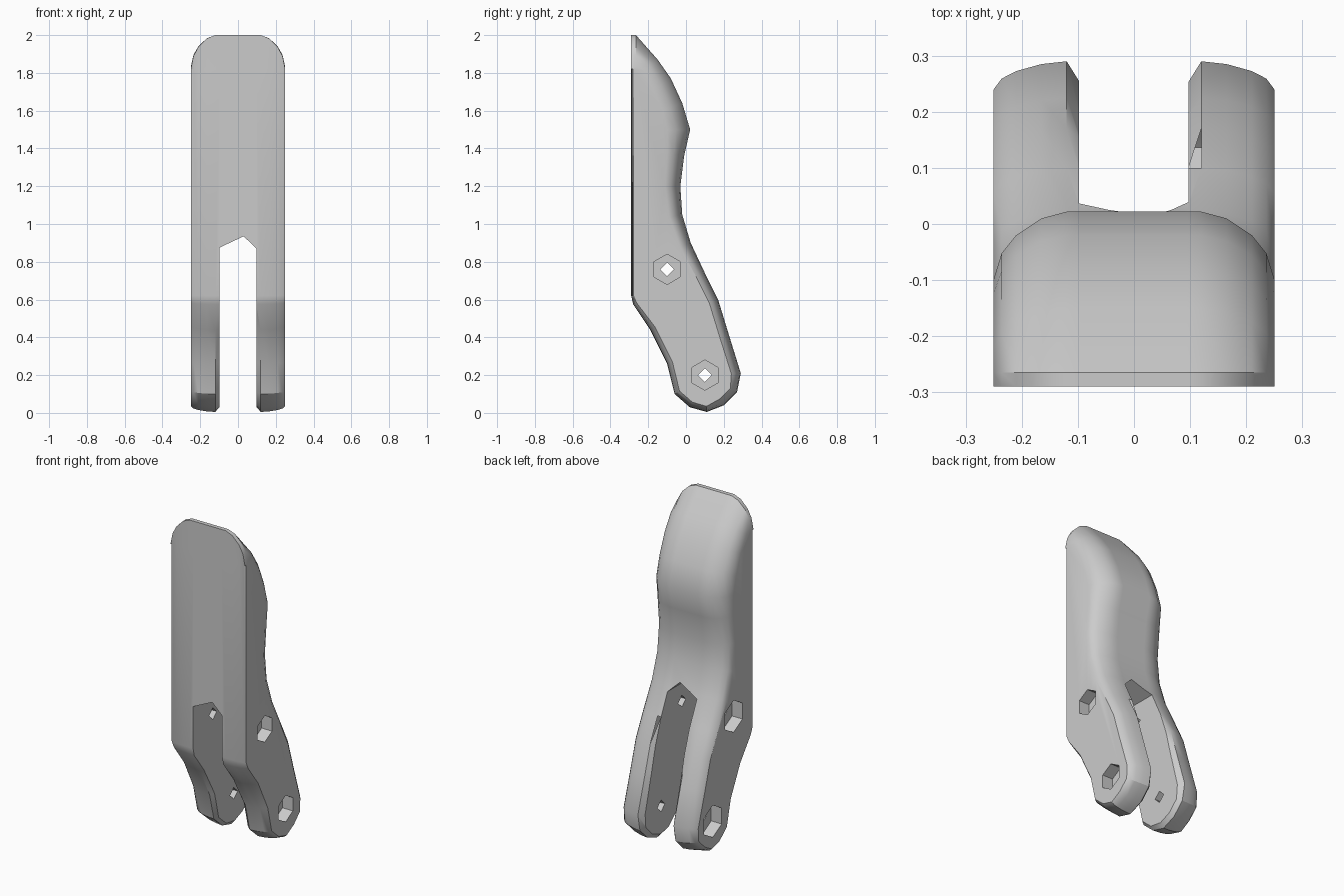
import bpy
import bmesh
from mathutils import Vector, Matrix
from math import pi

default_cube = bpy.data.objects.get("Cube")
if default_cube:
    bpy.data.objects.remove(default_cube, do_unlink=True)

grey = bpy.data.materials.new("plain_grey")
grey.use_nodes = True
grey.diffuse_color = (0.6, 0.6, 0.6, 1)
grey.node_tree.nodes["Principled BSDF"].inputs["Base Color"].default_value = (0.6, 0.6, 0.6, 1)

# Side profile: y, z, rounding depth on the outer side, rounding on the slot side
PROFILE = [
    (-.29, .62, .012, 0), (-.29, 1.82, .01, 0), (-.29, 2, .18, 0), (-.265, 2, .17, 0),
    (-.15, 1.87, .09, 0), (-.08, 1.77, .1, 0), (-.02, 1.64, .11, 0), (.022, 1.5, .12, 0),
    (-.01, 1.36, .09, 0), (-.03, 1.2, .08, 0), (-.02, 1.05, .07, 0), (.025, .9, .06, 0),
    (.1, .74, .05, 0), (.17, .6, .05, .02), (.225, .42, .05, .03), (.29, .21, .05, .04),
    (.27, .11, .04, .03), (.2, .04, .04, .03), (.11, .005, .03, .03), (.02, .03, .03, .02),
    (-.06, .1, .03, .02), (-.1, .26, .03, .02), (-.19, .44, .03, .01), (-.28, .575, .02, 0),
]
# Stations across the width: x, share of outer rounding, share of slot rounding
HALF = [(.25, 1, 0), (.236, .62, 0), (.21, .35, 0), (.165, .1, 0), (.12, 0, 0), (.095, 0, 1)]
STATIONS = HALF + [(-x, a, b) for x, a, b in reversed(HALF)]


def inward(i):
    """Direction in which a profile point moves when the profile shrinks."""
    y, z = PROFILE[i][:2]
    if z > 1.95:
        return Vector((0, -1))
    before, after = PROFILE[i - 1], PROFILE[(i + 1) % len(PROFILE)]
    a = (Vector((y, z)) - Vector(before[:2])).normalized()
    b = (Vector(after[:2]) - Vector((y, z))).normalized()
    t = (a + b).normalized()
    return Vector((t.y, -t.x))


def finish(bm, name):
    bmesh.ops.recalc_face_normals(bm, faces=bm.faces)
    mesh = bpy.data.meshes.new(name)
    bm.to_mesh(mesh)
    bm.free()
    mesh.materials.append(grey)
    obj = bpy.data.objects.new(name, mesh)
    bpy.context.collection.objects.link(obj)
    return obj


def loft(name, rings):
    bm = bmesh.new()
    rings = [[bm.verts.new(p) for p in ring] for ring in rings]
    for r, s in zip(rings, rings[1:]):
        for i in range(len(r)):
            j = (i + 1) % len(r)
            bm.faces.new((r[i], r[j], s[j], s[i]))
    bm.faces.new(rings[0])
    bm.faces.new(rings[-1])
    return finish(bm, name)


def prism_x(name, sides, radius, x, depth, y, z):
    """Prism along x with one corner pointing up."""
    bm = bmesh.new()
    bmesh.ops.create_cone(bm, cap_ends=True, segments=sides, radius1=radius,
                          radius2=radius, depth=depth)
    turn = Matrix.Rotation(pi / 2, 4, "Y")
    bmesh.ops.transform(bm, matrix=Matrix.Translation((x, y, z)) @ turn, verts=bm.verts)
    up = max(v.co.z for v in bm.verts) - z
    if up < radius * .99:
        bmesh.ops.rotate(bm, cent=(x, y, z), verts=bm.verts,
                         matrix=Matrix.Rotation(pi / sides, 3, "X"))
    return finish(bm, name)


def cut(target, cutter):
    mod = target.modifiers.new(cutter.name, "BOOLEAN")
    mod.operation = "DIFFERENCE"
    mod.solver = "EXACT"
    mod.object = cutter
    bpy.context.view_layer.objects.active = target
    bpy.ops.object.modifier_apply(modifier=mod.name)
    bpy.data.objects.remove(cutter, do_unlink=True)


# Rounded body with its two legs still joined
rings = []
for x, outer, inner in STATIONS:
    ring = []
    for i, (y, z, deep, slot) in enumerate(PROFILE):
        p = Vector((y, z)) + inward(i) * (deep * outer + slot * inner)
        ring.append((x, p.x, p.y))
    rings.append(ring)
body = loft("forked_handle", rings)

# Slot between the legs, with a shallow pointed roof
arch = [(-.098, -.2), (.097, -.2), (.097, .87), (.03, .935), (-.098, .875)]
cut(body, loft("slot", [[(x, y, z) for x, z in arch] for y in (-.5, .5)]))

# Two bolts: hexagonal pockets on both sides and a small through hole
for y, z in ((-.1, .76), (.1, .2)):
    cut(body, prism_x("nut_pocket", 6, .097, -.25, .14, y, z))
    cut(body, prism_x("head_pocket", 6, .08, .25, .14, y, z))
    cut(body, prism_x("bolt_hole", 4, .036, 0, .8, y, z))

bpy.ops.object.select_all(action="DESELECT")
body.select_set(True)
bpy.context.view_layer.objects.active = body
bpy.ops.object.shade_smooth_by_angle(angle=pi / 6)
